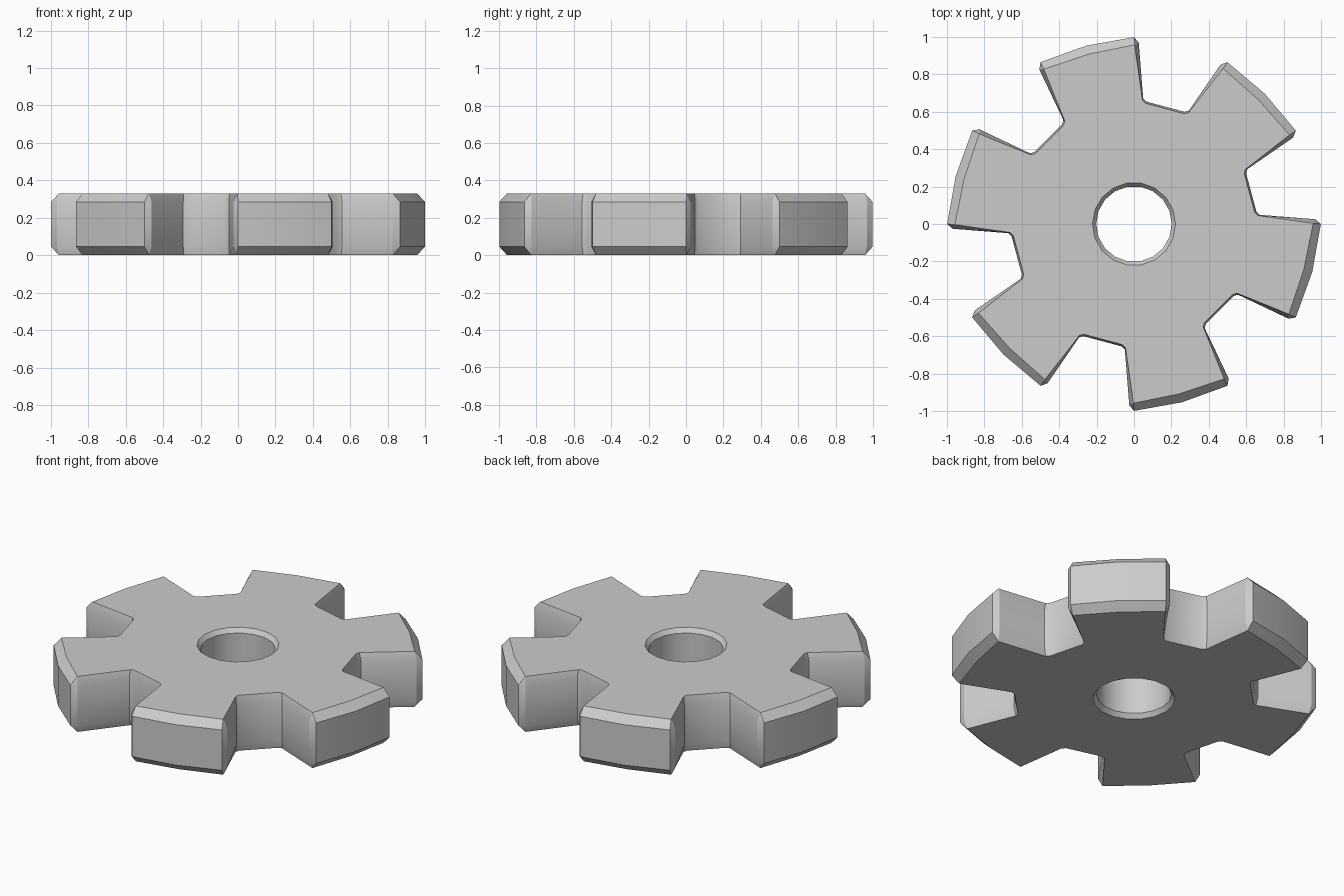
import bpy, bmesh
from math import radians, sin, cos, pi

if "Cube" in bpy.data.objects:
    bpy.data.objects.remove(bpy.data.objects["Cube"])

TEETH, HOLE_SIDES = 6, 18
HEIGHT, CHAMFER = 0.33, 0.045

# Half-tooth profiles (radius, degrees from the tooth centre), root to tip middle
WALL = [(0.657, 20.8), (0.672, 19.2), (0.968, 16.5), (0.998, 15.0), (0.986, 0)]
FACE = [(0.647, 20.6), (0.662, 18.9), (0.957, 15.2), (0.957, 15.2), (0.939, 0)]


def tooth_outline(half):
    whole = [(r, -a) for r, a in half] + [(r, a) for r, a in reversed(half[:-1])]
    pts = []
    for i in range(TEETH):
        for r, a in whole:
            t = radians(45 + 60 * i + a)
            pts.append((r * cos(t), r * sin(t)))
    return pts


def circle(r):
    return [(r * cos(2 * pi * i / HOLE_SIDES), r * sin(2 * pi * i / HOLE_SIDES))
            for i in range(HOLE_SIDES)]


bm = bmesh.new()


def stack(face, wall, chamfer):
    """Skin four stacked loops; return the bottom and top loops."""
    levels = [(face, 0), (wall, chamfer), (wall, HEIGHT - chamfer), (face, HEIGHT)]
    loops = [[bm.verts.new((x, y, z)) for x, y in pts] for pts, z in levels]
    n = len(face)
    for lo, hi in zip(loops, loops[1:]):
        for i in range(n):
            j = (i + 1) % n
            bm.faces.new((lo[i], lo[j], hi[j], hi[i]))
    return loops[0], loops[-1]


# Toothed rim and centre bore, both chamfered top and bottom
stack(tooth_outline(FACE), tooth_outline(WALL), CHAMFER)
stack(circle(0.222), circle(0.202), 0.025)
bmesh.ops.remove_doubles(bm, verts=bm.verts[:], dist=0.0005)

# Flat top and bottom faces around the bore
for z in (0, HEIGHT):
    rim = [e for e in bm.edges if e.is_boundary
           and all(abs(v.co.z - z) < 1e-5 for v in e.verts)]
    bmesh.ops.triangle_fill(bm, edges=rim, use_beauty=True, normal=(0, 0, 1))
bmesh.ops.recalc_face_normals(bm, faces=bm.faces[:])

mesh = bpy.data.meshes.new("gear_wheel")
bm.to_mesh(mesh)
bm.free()
gear = bpy.data.objects.new("gear_wheel", mesh)
bpy.context.collection.objects.link(gear)
bpy.context.view_layer.objects.active = gear
gear.select_set(True)
bpy.ops.object.shade_smooth_by_angle(angle=radians(30))
